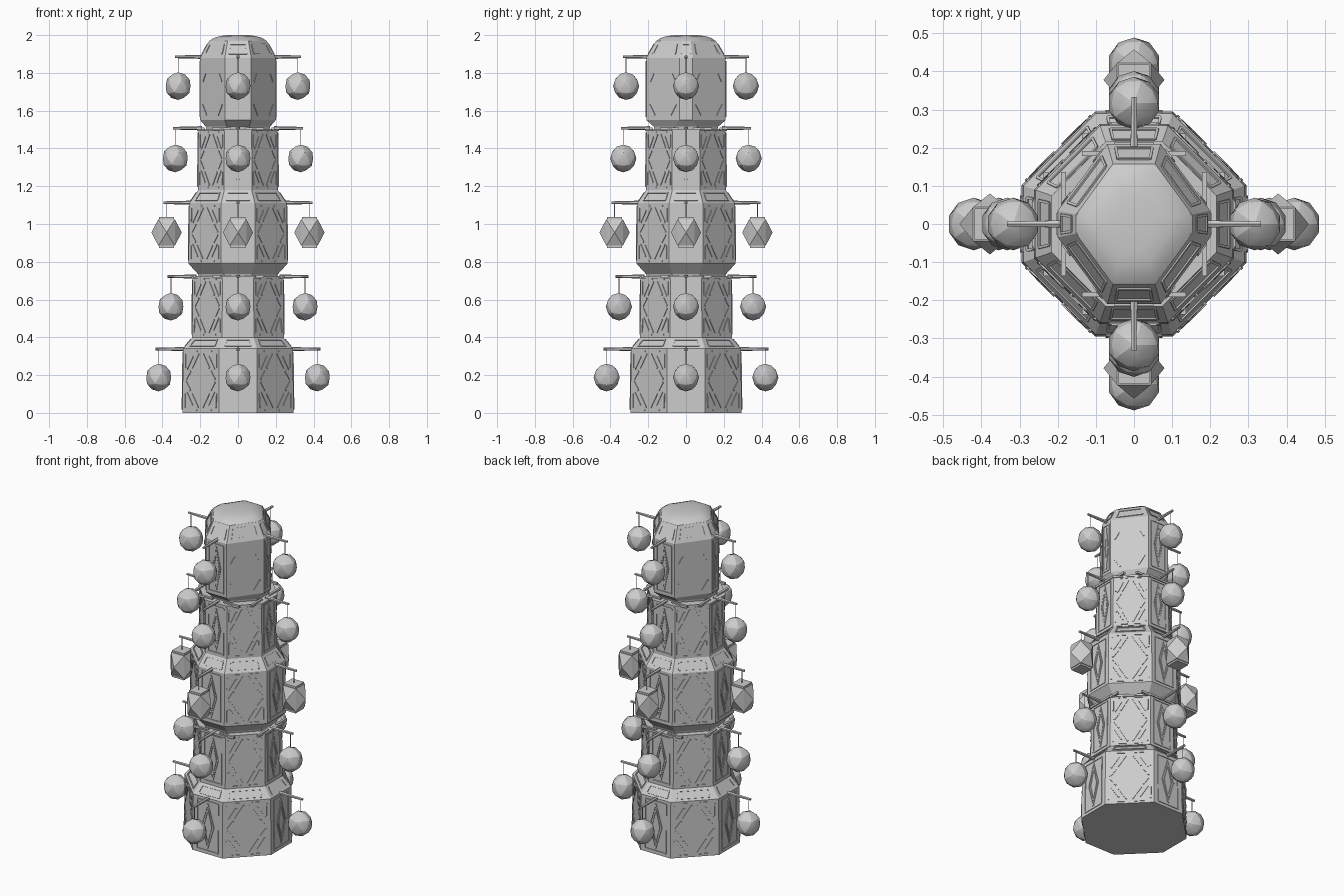
import bpy, bmesh, math
from mathutils import Vector, Matrix

cube = bpy.data.objects.get("Cube")
if cube:
    bpy.data.objects.remove(cube, do_unlink=True)

stone = bpy.data.materials.new("Grey stone")
stone.use_nodes = True
GREY = (0.6, 0.6, 0.6, 1)
stone.diffuse_color = GREY
stone.node_tree.nodes["Principled BSDF"].inputs["Base Color"].default_value = GREY


def finish(bm, name, smooth=None):
    mesh = bpy.data.meshes.new(name)
    bmesh.ops.recalc_face_normals(bm, faces=bm.faces)
    bm.to_mesh(mesh)
    bm.free()
    mesh.materials.append(stone)
    ob = bpy.data.objects.new(name, mesh)
    bpy.context.collection.objects.link(ob)
    if smooth:
        bpy.ops.object.select_all(action='DESELECT')
        ob.select_set(True)
        bpy.context.view_layer.objects.active = ob
        bpy.ops.object.shade_smooth_by_angle(angle=math.radians(smooth))
    return ob


def ring(z, ax, ay=None, cx=None, cy=None):
    """Eight corners: half widths ax, ay; half lengths of the short sides cx, cy."""
    ay = ay or ax
    cx = cx or 0.345 * ay
    cy = cy or 0.345 * ax
    return [Vector((x, y, z)) for x, y in (
        (ax, -cy), (ax, cy), (cx, ay), (-cx, ay),
        (-ax, cy), (-ax, -cy), (-cx, -ay), (cx, -ay))]


def loft(name, rings, smooth=None):
    bm = bmesh.new()
    loops = [[bm.verts.new(p) for p in r] for r in rings]
    for lo, hi in zip(loops, loops[1:]):
        for i in range(8):
            j = (i + 1) % 8
            bm.faces.new((lo[i], lo[j], hi[j], hi[i]))
    bm.faces.new(loops[0][::-1])
    bm.faces.new(loops[-1])
    return finish(bm, name, smooth)


def bar(bm, p, q, normal, width=0.007, lift=0.004):
    """Thin raised strip from p to q lying on a wall."""
    side = (q - p).normalized().cross(normal) * width / 2
    low = [bm.verts.new(c - normal * 0.002) for c in (p - side, q - side, q + side, p + side)]
    top = [bm.verts.new(v.co + normal * (lift + 0.002)) for v in low]
    bm.faces.new(low[::-1])
    bm.faces.new(top)
    for i in range(4):
        j = (i + 1) % 4
        bm.faces.new((low[i], low[j], top[j], top[i]))


def decorate(bm, lo, hi, i, lines, width=0.007):
    """Draw strips on wall i; lines are in wall coordinates 0..1."""
    j = (i + 1) % 8
    a, b, c, d = lo[i], lo[j], hi[j], hi[i]
    n = (b - a).cross(d - a).normalized()
    at = lambda u, v: a.lerp(b, u).lerp(d.lerp(c, u), v)
    for u0, v0, u1, v1 in lines:
        bar(bm, at(u0, v0), at(u1, v1), n, width)


def mirrored(lines):
    """Repeat strips into all four quarters of the wall."""
    return [(0.5 + sx * u0, 0.5 + sy * v0, 0.5 + sx * u1, 0.5 + sy * v1)
            for u0, v0, u1, v1 in lines for sx in (1, -1) for sy in (1, -1)]


def frame(m, n):
    return [(m, n, 1 - m, n), (m, 1 - n, 1 - m, 1 - n), (m, n, m, 1 - n), (1 - m, n, 1 - m, 1 - n)]


BROAD = mirrored([(0.06, 0.42, 0.24, 0.20), (0.28, 0.15, 0.40, 0.02),
                  (0.22, 0.38, 0.38, 0.18), (0.43, 0.20, 0.43, 0.42),
                  (0.10, 0.46, 0.30, 0.46)])
NARROW = frame(0.15, 0.06) + mirrored([(0.0, 0.40, 0.20, 0.0), (0.0, 0.30, 0.13, 0.0)])
TOP_BROAD = [(0.1, 0.25, 0.26, 0.08), (0.9, 0.25, 0.74, 0.08), (0.12, 0.62, 0.22, 0.74),
             (0.88, 0.62, 0.78, 0.74)]
SLOPE = frame(0.14, 0.22)

# Tower tiers: wall bottom, wall top, and the slope that leads on
t5 = dict(cx=0.07, cy=0.035)
tiers = [
    ("base_tier", ring(0, 0.295), ring(0.34, 0.29), ring(0.40, 0.24)),
    ("second_tier", ring(0.40, 0.243), ring(0.72, 0.24), None),
    ("third_tier", ring(0.79, 0.262), ring(1.11, 0.258), ring(1.18, 0.21)),
    ("fourth_tier", ring(1.18, 0.213), ring(1.50, 0.21), None),
    ("top_tier", ring(1.55, 0.20, 0.21, **t5), ring(1.88, 0.20, 0.21, **t5),
     ring(1.97, 0.152, 0.158, 0.055, 0.025)),
]
for name, lo, hi, cap in tiers:
    loft(name, [lo, hi] + ([cap] if cap else []))
    bm = bmesh.new()
    for i in range(8):
        broad = TOP_BROAD if name == "top_tier" else BROAD
        decorate(bm, lo, hi, i, broad if i % 2 else NARROW)
        if cap:
            decorate(bm, hi, cap, i, SLOPE)
    finish(bm, name + "_trim")

# Flared necks under the wider tiers
loft("lower_neck", [ring(0.71, 0.205), ring(0.735, 0.212), ring(0.79, 0.262)])
loft("upper_neck", [ring(1.49, 0.165), ring(1.515, 0.17),
                    ring(1.55, 0.20, 0.21, **t5)])

# Rounded roof
loft("roof_dome", [ring(1.97, 0.15, 0.156, 0.055, 0.025), ring(1.985, 0.128, 0.134, 0.05, 0.024),
                   ring(1.995, 0.095, 0.1, 0.04, 0.024), ring(2.0, 0.055, 0.06, 0.025, 0.02)], 40)

# Ledge beams that overshoot the corners on the two flat tier tops
for name, z, w in (("lower_ledge_beams", 0.722, 0.235), ("upper_ledge_beams", 1.505, 0.19)):
    bm = bmesh.new()
    for k in range(4):
        turn = Matrix.Rotation(k * math.pi / 2, 4, 'Z')
        for s in (1, -1):
            m = turn @ Matrix.Translation((w - 0.005, s * 0.087, z)) @ Matrix.Diagonal((0.014, 0.1, 0.014, 1))
            bmesh.ops.create_cube(bm, size=1, matrix=m)
    finish(bm, name)

# Thin rims along the flat tier tops
for name, z, w in (("lower_rim", 0.718, 0.247), ("upper_rim", 1.498, 0.216)):
    loft(name, [ring(z - 0.006, w), ring(z + 0.006, w)])


def rod(name, p, q, r0, r1):
    p, q = Vector(p), Vector(q)
    m = Matrix.Translation((p + q) / 2) @ (q - p).to_track_quat('Z', 'Y').to_matrix().to_4x4()
    bm = bmesh.new()
    bmesh.ops.create_cone(bm, cap_ends=True, segments=6, radius1=r0, radius2=r1,
                          depth=(q - p).length, matrix=m)
    return finish(bm, name)


def round_lantern(name, centre):
    bm = bmesh.new()
    bmesh.ops.create_icosphere(bm, subdivisions=2, radius=0.069)
    bmesh.ops.transform(bm, matrix=Matrix.Translation(centre) @ Matrix.Diagonal((1, 1, 1.06, 1)), verts=bm.verts)
    return finish(bm, name, 20)


def faceted_lantern(name, centre):
    """Two square ends with four pointed corners between them, plus end plates."""
    bm = bmesh.new()
    for z in (-0.07, 0.07):
        for x, y in ((1, 1), (1, -1), (-1, 1), (-1, -1)):
            bm.verts.new((x * 0.044, y * 0.044, z))
    for x, y in ((1, 0), (-1, 0), (0, 1), (0, -1)):
        bm.verts.new((x * 0.08, y * 0.08, 0))
    bmesh.ops.convex_hull(bm, input=bm.verts)
    bmesh.ops.dissolve_limit(bm, angle_limit=0.02, verts=bm.verts, edges=bm.edges)
    for z in (-0.075, 0.075):
        bmesh.ops.create_cube(bm, size=1, matrix=Matrix.Translation((0, 0, z)) @ Matrix.Diagonal((0.08, 0.08, 0.012, 1)))
    bmesh.ops.translate(bm, vec=centre, verts=bm.verts)
    return finish(bm, name)


# Lanterns on arms: arm root, arm tip, arm height, lantern distance, lantern height
hangers = [
    ("base", 0.27, 0.437, 0.338, 0.42, 0.187),
    ("second", 0.22, 0.372, 0.722, 0.355, 0.562),
    ("third", 0.24, 0.395, 1.113, 0.378, 0.955),
    ("fourth", 0.19, 0.343, 1.507, 0.332, 1.347),
    ("top", 0.18, 0.333, 1.885, 0.317, 1.73),
]
sides = {"left": (1, 0), "back": (0, 1), "right": (-1, 0), "front": (0, -1)}
for tier, root, tip, z, dist, lz in hangers:
    for side, (dx, dy) in sides.items():
        tag = f"{tier}_{side}"
        rod(tag + "_arm", (dx * root, dy * root, z), (dx * tip, dy * tip, z), 0.011, 0.007)
        rod(tag + "_cord", (dx * dist, dy * dist, lz + 0.06), (dx * dist, dy * dist, z), 0.002, 0.002)
        make = faceted_lantern if tier == "third" else round_lantern
        make(tag + "_lantern", Vector((dx * dist, dy * dist, lz)))
